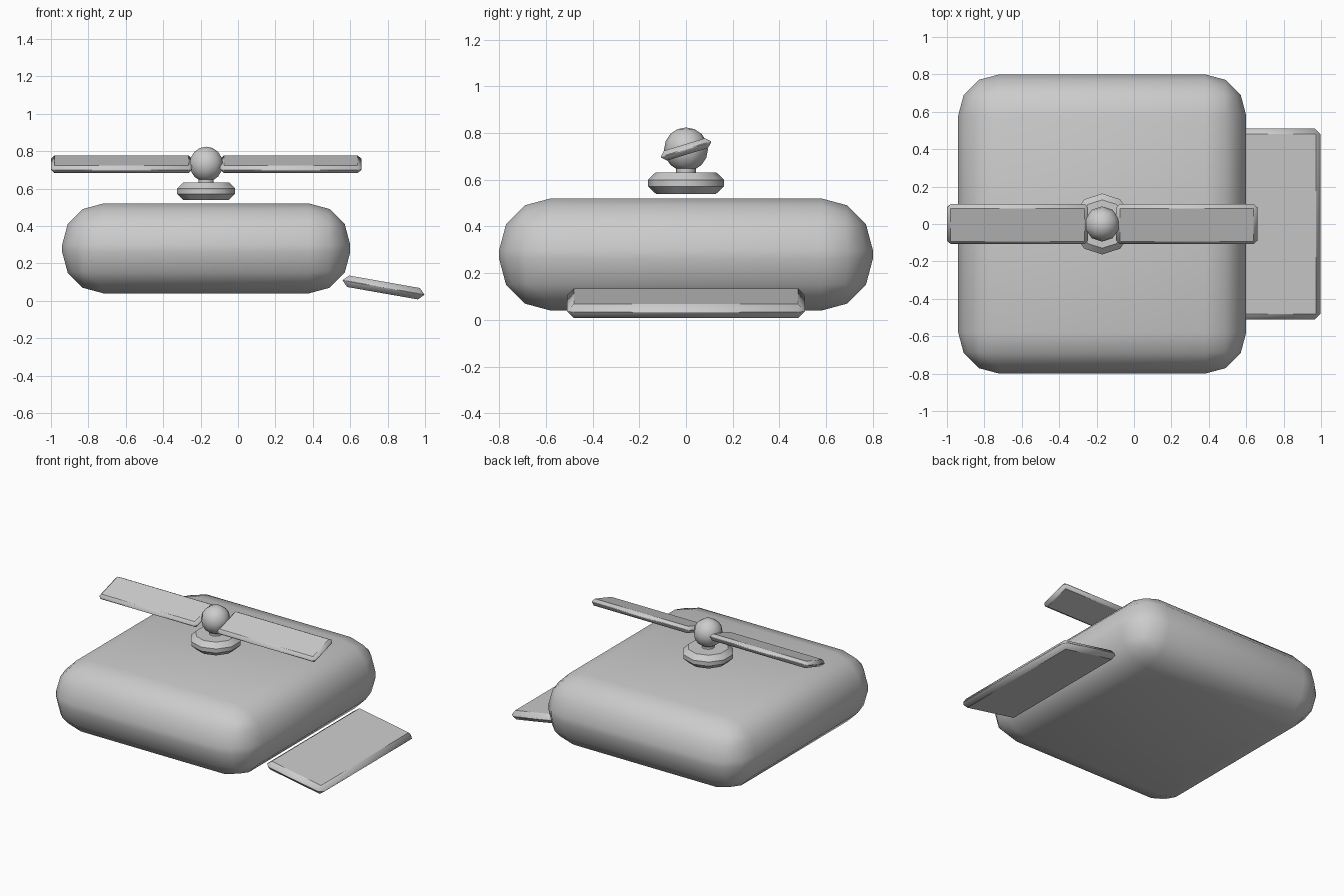
import bpy, bmesh, math
from mathutils import Matrix

if "Cube" in bpy.data.objects:
    bpy.data.objects.remove(bpy.data.objects["Cube"])

grey = bpy.data.materials.new("plain_grey")
grey.diffuse_color = (0.6, 0.6, 0.6, 1)
grey.use_nodes = True
grey.node_tree.nodes["Principled BSDF"].inputs["Base Color"].default_value = grey.diffuse_color
HUB_X = -0.17


def finish(bm, name, loc, rot=(0, 0, 0), angle=40):
    bmesh.ops.recalc_face_normals(bm, faces=bm.faces)
    me = bpy.data.meshes.new(name)
    bm.to_mesh(me)
    bm.free()
    me.materials.append(grey)
    me.shade_smooth()
    me.set_sharp_from_angle(angle=math.radians(angle))
    ob = bpy.data.objects.new(name, me)
    ob.location, ob.rotation_euler = loc, rot
    bpy.context.scene.collection.objects.link(ob)
    return ob


def bevel(bm, edges, width, segments):
    bmesh.ops.bevel(bm, geom=edges, offset=width, segments=segments,
                    profile=0.5, affect='EDGES', clamp_overlap=True)


def rounded_box(name, size, loc, width, segments=1, rot=(0, 0, 0), angle=40):
    bm = bmesh.new()
    bmesh.ops.create_cube(bm, size=1, matrix=Matrix.Diagonal((*size, 1)))
    bevel(bm, bm.edges[:], width, segments)
    return finish(bm, name, loc, rot, angle)


def cylinder(name, radius, z0, z1, width=0):
    bm = bmesh.new()
    bmesh.ops.create_cone(bm, cap_ends=True, segments=10, radius1=radius,
                          radius2=radius, depth=z1 - z0)
    if width:
        rims = [e for e in bm.edges if abs(e.verts[0].co.z - e.verts[1].co.z) < 1e-5]
        bevel(bm, rims, width, 1)
    return finish(bm, name, (HUB_X, 0, (z0 + z1) / 2))


# Rounded main body
rounded_box("body", (1.54, 1.6, 0.48), (HUB_X, 0, 0.28), 0.22, 3, angle=50)

# Side flap, sloping down away from the body
rounded_box("side_flap", (0.444, 1.02, 0.062), (0.778, 0, 0.071), 0.03,
            rot=(0, math.radians(10), 0))

# Rotor mount: disc, neck and ball
cylinder("rotor_disc", 0.163, 0.54, 0.632, 0.032)
cylinder("rotor_neck", 0.042, 0.6, 0.67)
bm = bmesh.new()
bmesh.ops.create_uvsphere(bm, u_segments=10, v_segments=8, radius=0.094)
finish(bm, "rotor_ball", (HUB_X, 0, 0.73), angle=50)

# Two pitched blades
for side, label in ((-1, "left"), (1, "right")):
    rounded_box(label + "_blade", (0.755, 0.224, 0.044),
                (HUB_X + side * 0.4525, 0, 0.73), 0.02,
                rot=(math.radians(17), 0, 0))
